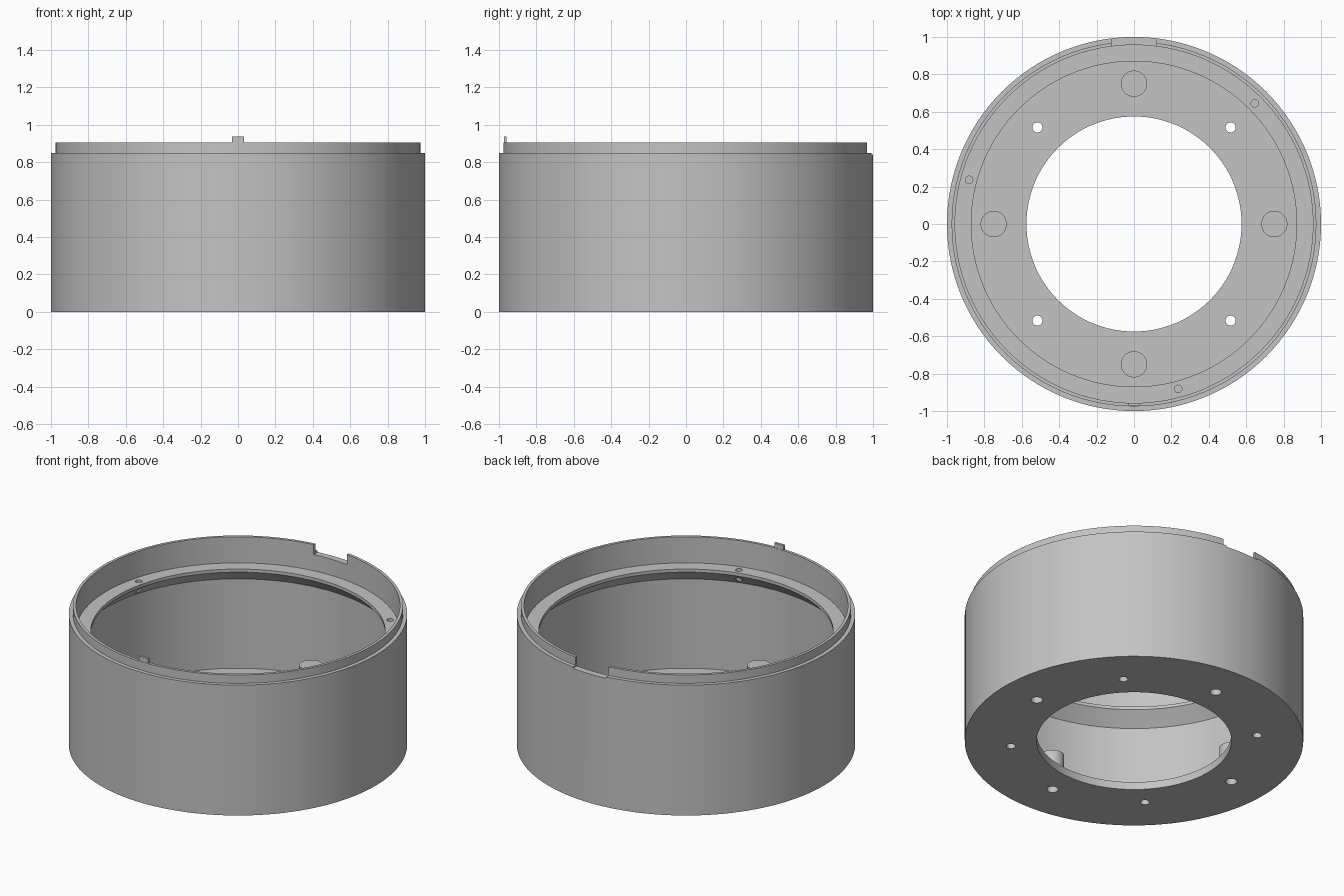
import bpy, bmesh, math
from mathutils import Matrix

cube = bpy.data.objects.get("Cube")
if cube:
    bpy.data.objects.remove(cube, do_unlink=True)

SEGMENTS = 128
grey = bpy.data.materials.new("plain grey")
grey.use_nodes = True
colour = (0.55, 0.55, 0.55, 1)
grey.diffuse_color = colour
grey.node_tree.nodes["Principled BSDF"].inputs["Base Color"].default_value = colour


def finish(name, bm):
    bmesh.ops.recalc_face_normals(bm, faces=bm.faces)
    mesh = bpy.data.meshes.new(name)
    bm.to_mesh(mesh)
    bm.free()
    mesh.materials.append(grey)
    obj = bpy.data.objects.new(name, mesh)
    bpy.context.collection.objects.link(obj)
    return obj


def lathe(name, profile):
    """Revolve a closed (radius, height) outline about z."""
    bm = bmesh.new()
    rings = []
    for i in range(SEGMENTS):
        a = math.tau * i / SEGMENTS
        rings.append([bm.verts.new((r * math.cos(a), r * math.sin(a), z)) for r, z in profile])
    n = len(profile)
    for i, ring in enumerate(rings):
        nxt = rings[(i + 1) % SEGMENTS]
        for j in range(n):
            k = (j + 1) % n
            bm.faces.new((ring[j], nxt[j], nxt[k], ring[k]))
    return finish(name, bm)


def add_cylinder(bm, x, y, radius, low, high, sides=32):
    bmesh.ops.create_cone(bm, cap_ends=True, segments=sides, radius1=radius, radius2=radius,
                          depth=high - low, matrix=Matrix.Translation((x, y, (low + high) / 2)))


def add_box(bm, low, high):
    size = [b - a for a, b in zip(low, high)]
    mid = [(a + b) / 2 for a, b in zip(low, high)]
    bmesh.ops.create_cube(bm, size=1, matrix=Matrix.Translation(mid) @ Matrix.Diagonal((*size, 1)))


def polar(radius, degrees):
    a = math.radians(degrees)
    return radius * math.cos(a), radius * math.sin(a)


# Housing: floor with opening, wall, sloped ledge, thin stepped rim
housing = lathe("housing", [
    (0.575, 0), (1, 0), (1, 0.85), (0.975, 0.85), (0.975, 0.905), (0.957, 0.905),
    (0.957, 0.735), (0.87, 0.735), (0.87, 0.715), (0.952, 0.633), (0.952, 0.05), (0.575, 0.05)])

# Screw bosses and the front locating tab
added = bmesh.new()
for i in range(4):
    add_cylinder(added, *polar(0.75, 90 * i), 0.07, 0.02, 0.23, 48)
add_box(added, (-0.033, -0.973, 0.88), (0.033, -0.958, 0.937))
additions = finish("bosses_and_tab", added)

# Rear notch, floor holes, blind boss holes and ledge holes
cut = bmesh.new()
add_box(cut, (-0.12, 0.9, 0.84), (0.12, 1.1, 1.0))
for i in range(4):
    add_cylinder(cut, *polar(0.73, 45 + 90 * i), 0.027, -0.1, 0.15)
    add_cylinder(cut, *polar(0.75, 90 * i), 0.034, -0.1, 0.18)
for degrees in (45, 165, 285):
    add_cylinder(cut, *polar(0.913, degrees), 0.02, 0.6, 0.8)
cutter = finish("hole_cutter", cut)

for helper, operation in ((additions, 'UNION'), (cutter, 'DIFFERENCE')):
    mod = housing.modifiers.new(helper.name, 'BOOLEAN')
    mod.operation = operation
    mod.solver = 'EXACT'
    mod.object = helper
    bpy.ops.object.select_all(action='DESELECT')
    housing.select_set(True)
    bpy.context.view_layer.objects.active = housing
    bpy.ops.object.modifier_apply(modifier=mod.name)
    bpy.data.objects.remove(helper, do_unlink=True)

bpy.ops.object.shade_smooth_by_angle(angle=math.radians(30))
